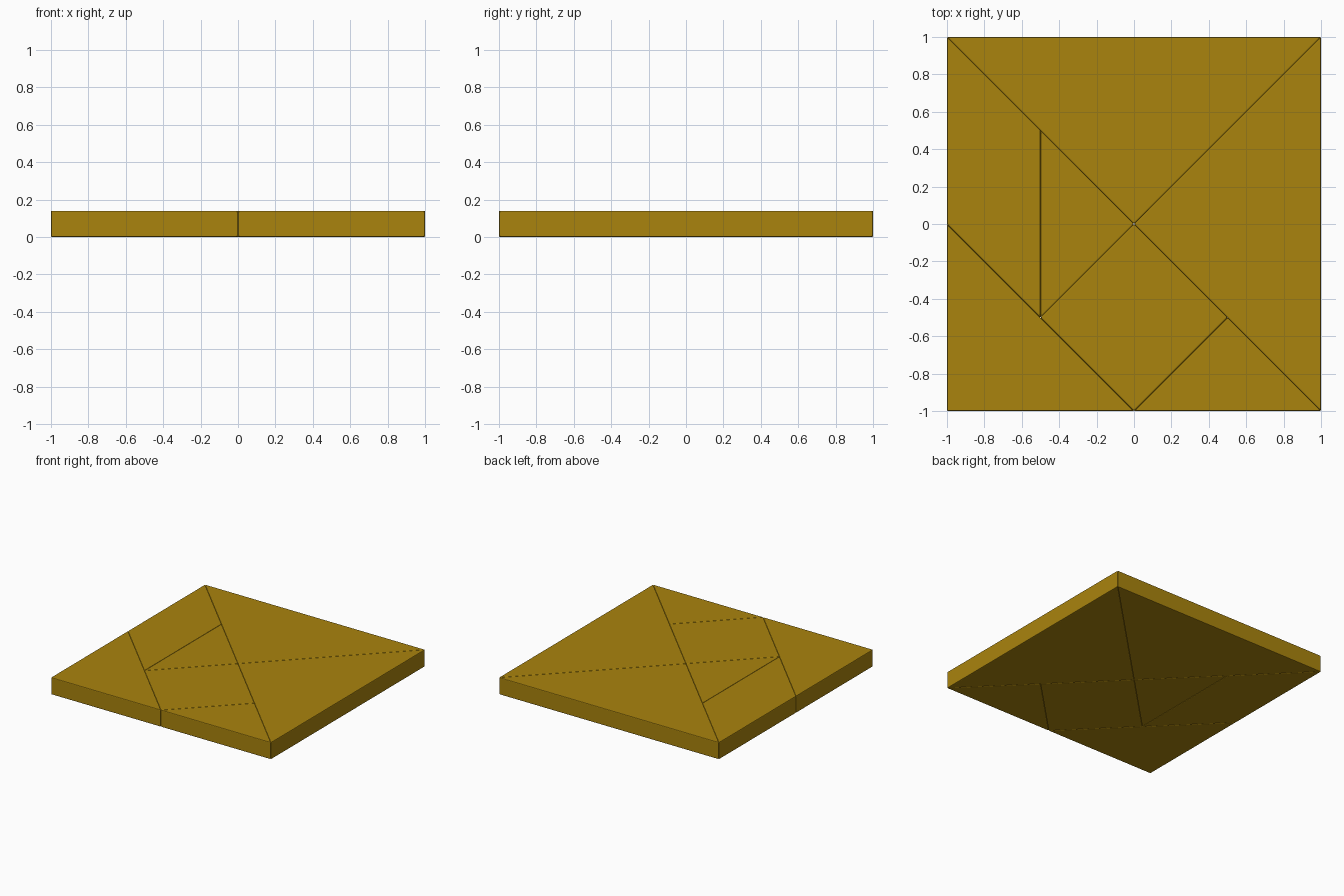
import bpy, bmesh

if "Cube" in bpy.data.objects:
    bpy.data.objects.remove(bpy.data.objects["Cube"])

THICK = 0.14
wood = bpy.data.materials.new("ochre")
wood.diffuse_color = (0.40, 0.23, 0.004, 1)
wood.use_nodes = True
wood.node_tree.nodes["Principled BSDF"].inputs["Base Color"].default_value = wood.diffuse_color


def tile(name, outline):
    """Extrude a flat outline (counter-clockwise) and soften its edges."""
    bm = bmesh.new()
    face = bm.faces.new([bm.verts.new((x, y, 0)) for x, y in outline])
    top = bmesh.ops.extrude_face_region(bm, geom=[face])["geom"]
    bmesh.ops.translate(bm, vec=(0, 0, THICK),
                        verts=[g for g in top if isinstance(g, bmesh.types.BMVert)])
    bmesh.ops.recalc_face_normals(bm, faces=bm.faces)
    mesh = bpy.data.meshes.new(name)
    bm.to_mesh(mesh)
    bm.free()
    mesh.materials.append(wood)
    obj = bpy.data.objects.new(name, mesh)
    bpy.context.collection.objects.link(obj)
    bevel = obj.modifiers.new("soft_edges", 'BEVEL')
    bevel.width = 0.006
    bevel.segments = 2
    bevel.limit_method = 'ANGLE'


# Seven puzzle tiles filling the square
tile("large_triangle_back", [(-1, 1), (0, 0), (1, 1)])
tile("large_triangle_right", [(0, 0), (1, -1), (1, 1)])
tile("small_triangle_centre", [(-0.5, 0.5), (-0.5, -0.5), (0, 0)])
tile("small_triangle_front", [(0, -1), (1, -1), (0.5, -0.5)])
tile("medium_triangle", [(-1, -1), (0, -1), (-1, 0)])
tile("square_tile", [(0, 0), (-0.5, -0.5), (0, -1), (0.5, -0.5)])
tile("parallelogram", [(-1, 1), (-1, 0), (-0.5, -0.5), (-0.5, 0.5)])
